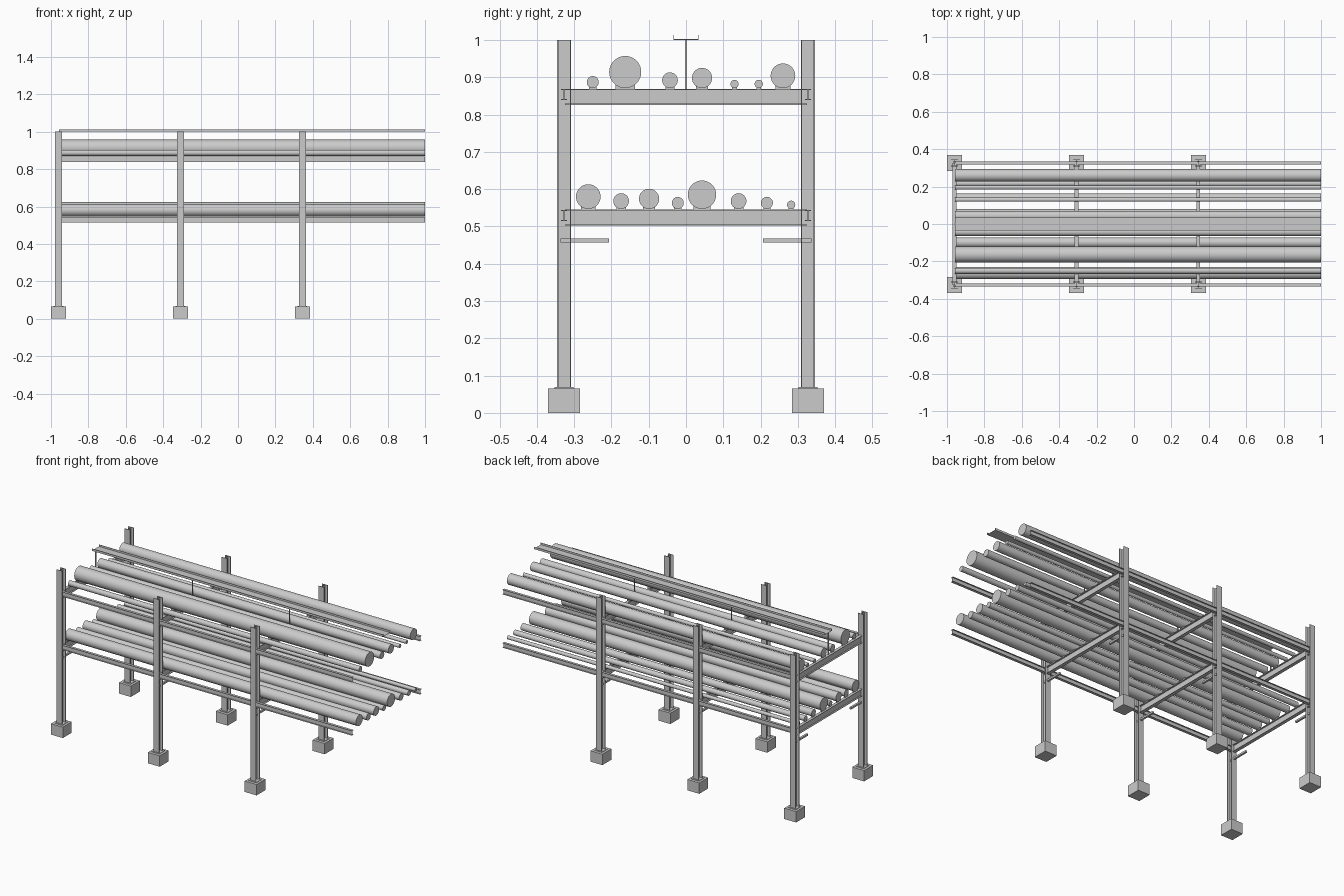
import bpy, bmesh
from mathutils import Vector

if "Cube" in bpy.data.objects:
    bpy.data.objects.remove(bpy.data.objects["Cube"])

FRAMES = [-0.96, -0.308, 0.344]     # x of the portal frames
ROW = 0.327                         # |y| of the post rows
X0, X1 = -0.958, 1.0                # run of the pipes and long beams
TIERS = {"lower": 0.545, "upper": 0.869}


def make(name, bm):
    bmesh.ops.recalc_face_normals(bm, faces=bm.faces)
    me = bpy.data.meshes.new(name)
    bm.to_mesh(me)
    bm.free()
    ob = bpy.data.objects.new(name, me)
    bpy.context.collection.objects.link(ob)
    return ob


def box(name, lo, hi):
    bm = bmesh.new()
    bmesh.ops.create_cube(bm, size=1)
    for v in bm.verts:
        v.co = Vector([lo[i] + (v.co[i] + 0.5) * (hi[i] - lo[i]) for i in range(3)])
    return make(name, bm)


def extrude(name, pts, origin, u, v, run):
    """Sweep a closed 2D profile (in axes u, v) along the vector run."""
    o, u, v = Vector(origin), Vector(u), Vector(v)
    bm = bmesh.new()
    f = bm.faces.new([bm.verts.new(o + u * a + v * b) for a, b in pts])
    new = bmesh.ops.extrude_face_region(bm, geom=[f])["geom"]
    moved = [g for g in new if isinstance(g, bmesh.types.BMVert)]
    bmesh.ops.translate(bm, verts=moved, vec=Vector(run))
    if not f.is_valid or len(f.link_loops if hasattr(f, "link_loops") else f.loops) == 0:
        return make(name, bm)
    # close the start cap if the extrusion removed it
    return make(name, bm)


def i_profile(w, h, tf, tw):
    a, b, c, d = w / 2, h / 2, h / 2 - tf, tw / 2
    return [(-a, -b), (a, -b), (a, -c), (d, -c), (d, c), (a, c),
            (a, b), (-a, b), (-a, c), (-d, c), (-d, -c), (-a, -c)]


def pipe(name, y, z, r):
    bm = bmesh.new()
    bmesh.ops.create_cone(bm, cap_ends=True, segments=40, radius1=r, radius2=r, depth=X1 - X0)
    for v in bm.verts:
        x, yy, zz = v.co
        v.co = ((X0 + X1) / 2 + zz, y + x, z + yy)
    for f in bm.faces:
        f.smooth = len(f.verts) == 4
    for e in bm.edges:
        e.smooth = all(len(f.verts) == 4 for f in e.link_faces)
    make(name, bm)


X, Y, Z = (1, 0, 0), (0, 1, 0), (0, 0, 1)

# portal frames
for i, x in enumerate(FRAMES, 1):
    for side, s in (("front", -1), ("back", 1)):
        y = s * ROW
        box(f"{side}_footing_{i}", (x - 0.04, y - 0.043, 0), (x + 0.04, y + 0.043, 0.066))
        box(f"{side}_base_plate_{i}", (x - 0.026, y - 0.026, 0.066), (x + 0.026, y + 0.026, 0.069))
        extrude(f"{side}_post_{i}", i_profile(0.037, 0.037, 0.003, 0.0025),
                (x, y, 0.069), X, Y, (0, 0, 0.931))
        # short bracket arm pointing inwards
        y0, y1 = sorted((s * 0.337, s * 0.207))
        box(f"{side}_bracket_arm_{i}", (x - 0.006, y0, 0.457), (x + 0.006, y1, 0.468))
    for tier, top in TIERS.items():
        extrude(f"{tier}_cross_beam_{i}", i_profile(0.02, 0.043, 0.003, 0.0025),
                (x, -0.325, top - 0.0215), X, Z, (0, 0.65, 0))
    # thin stand for the cable tray
    box(f"tray_stand_{i}", (x, -0.0025, 0.869), (x + 0.005, 0.0025, 1.0))

# long side beams
for tier, top in TIERS.items():
    for side, s in (("front", -1), ("back", 1)):
        extrude(f"{tier}_{side}_long_beam", i_profile(0.016, 0.029, 0.0025, 0.002),
                (X0, s * ROW, top - 0.0155), Y, Z, (X1 - X0, 0, 0))

# cable tray: upward channel
extrude("cable_tray", [(-0.034, 0), (0.034, 0), (0.034, 0.013), (0.032, 0.013),
                       (0.032, 0.002), (-0.032, 0.002), (-0.032, 0.013), (-0.034, 0.013)],
        (X0, 0, 1.0), Y, Z, (X1 - X0, 0, 0))

# pipes: (y, radius), each resting on small shoes
PIPES = {
    "lower": [(-0.262, 0.033), (-0.174, 0.021), (-0.099, 0.027), (-0.022, 0.016),
              (0.043, 0.038), (0.141, 0.021), (0.217, 0.016), (0.282, 0.011)],
    "upper": [(-0.250, 0.016), (-0.163, 0.043), (-0.043, 0.021), (0.043, 0.027),
              (0.130, 0.011), (0.195, 0.011), (0.260, 0.033)],
}
for tier, rows in PIPES.items():
    top = TIERS[tier]
    for n, (y, r) in enumerate(rows, 1):
        pipe(f"{tier}_pipe_{n}", y, top + r + 0.002, r)
        for i, x in enumerate(FRAMES, 1):
            w = r * 0.6
            box(f"{tier}_pipe_shoe_{n}_{i}", (max(x - 0.01, X0), y - w, top),
                (x + 0.01, y + w, top + 0.002 + r * 0.2))
